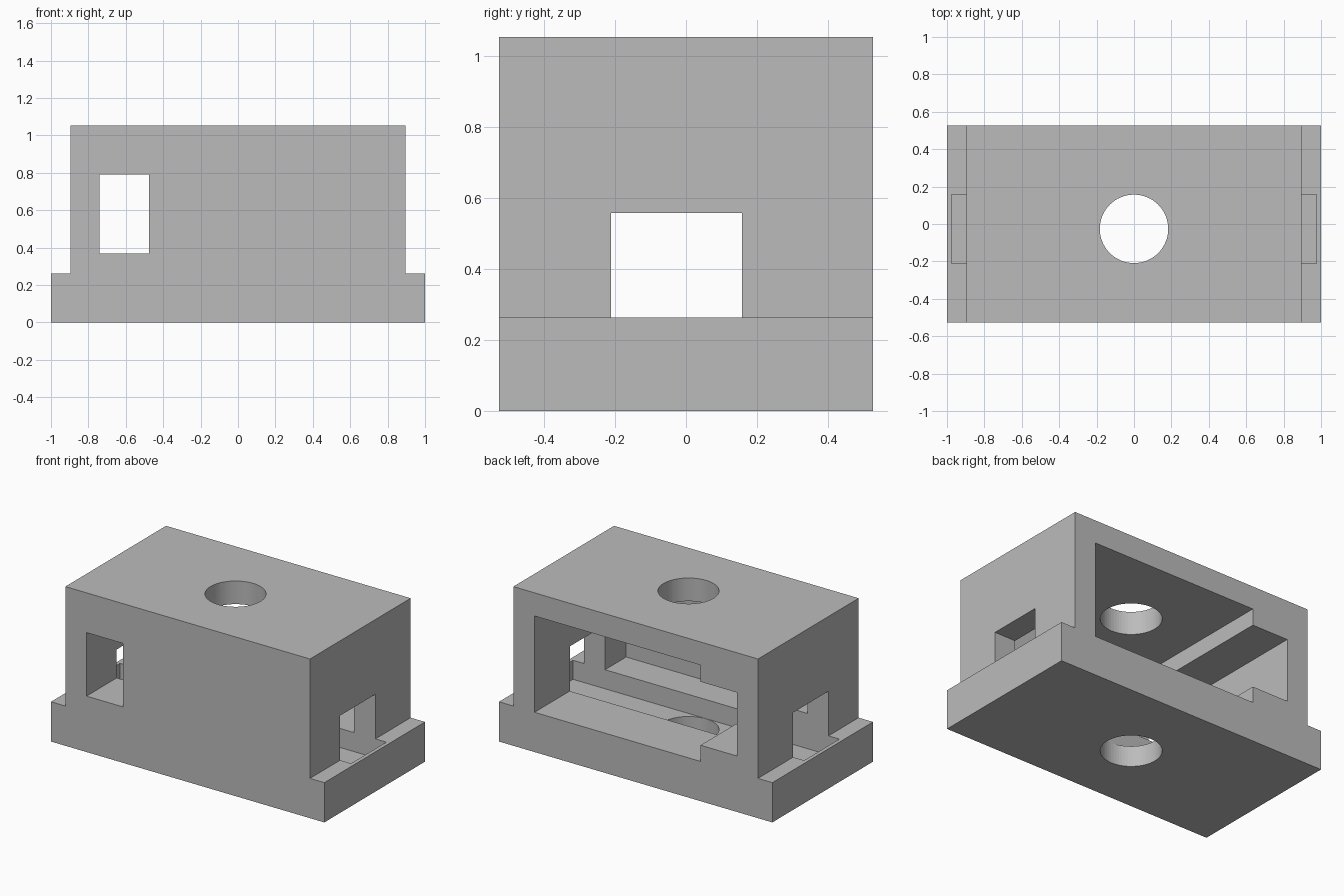
import bpy
import bmesh

cube = bpy.data.objects.get("Cube")
if cube:
    bpy.data.objects.remove(cube, do_unlink=True)

grey = bpy.data.materials.new("plain grey")
grey.use_nodes = True
colour = (0.5, 0.5, 0.5, 1)
grey.diffuse_color = colour
for node in grey.node_tree.nodes:
    if node.type == 'BSDF_PRINCIPLED':
        node.inputs["Base Color"].default_value = colour


def prism(name, profile, y0, y1):
    """Extrude an x-z profile along y."""
    bm = bmesh.new()
    face = bm.faces.new([bm.verts.new((x, y0, z)) for x, z in profile])
    moved = bmesh.ops.extrude_face_region(bm, geom=[face])["geom"]
    verts = [v for v in moved if isinstance(v, bmesh.types.BMVert)]
    bmesh.ops.translate(bm, verts=verts, vec=(0, y1 - y0, 0))
    bmesh.ops.recalc_face_normals(bm, faces=bm.faces)
    mesh = bpy.data.meshes.new(name)
    bm.to_mesh(mesh)
    bm.free()
    mesh.materials.append(grey)
    obj = bpy.data.objects.new(name, mesh)
    bpy.context.collection.objects.link(obj)
    return obj


def box(name, x, y, z):
    return prism(name, [(x[0], z[0]), (x[1], z[0]), (x[1], z[1]), (x[0], z[1])], *y)


def cut(target, cutter):
    """Subtract the cutter and remove it."""
    cutter.hide_render = True
    mod = target.modifiers.new("cut", 'BOOLEAN')
    mod.operation = 'DIFFERENCE'
    mod.solver = 'EXACT'
    mod.object = cutter
    bpy.context.view_layer.objects.active = target
    bpy.ops.object.modifier_apply(modifier=mod.name)
    bpy.data.objects.remove(cutter, do_unlink=True)


# Housing: flanged base and upright block in one stepped profile
half = [(1, 0), (1, 0.263), (0.895, 0.263), (0.895, 1.053)]
housing = prism("housing", half + [(-x, z) for x, z in reversed(half)], -0.526, 0.526)

# Main chamber, open at the back
cut(housing, box("chamber", (-0.475, 0.74), (-0.431, 0.7), (0.263, 0.9)))

# Window tunnel running from front to back
cut(housing, box("window", (-0.74, -0.475), (-0.7, 0.7), (0.37, 0.79)))

# Side channel, sunk into the floor and stopping short of the flange ends
cut(housing, box("channel", (-0.975, 0.975), (-0.211, 0.158), (0.137, 0.558)))

# Round hole through roof and floor
bpy.ops.mesh.primitive_cylinder_add(vertices=64, radius=0.183, depth=3,
                                    location=(0, -0.026, 0.5))
hole = bpy.context.object
hole.data.materials.append(grey)
cut(housing, hole)
